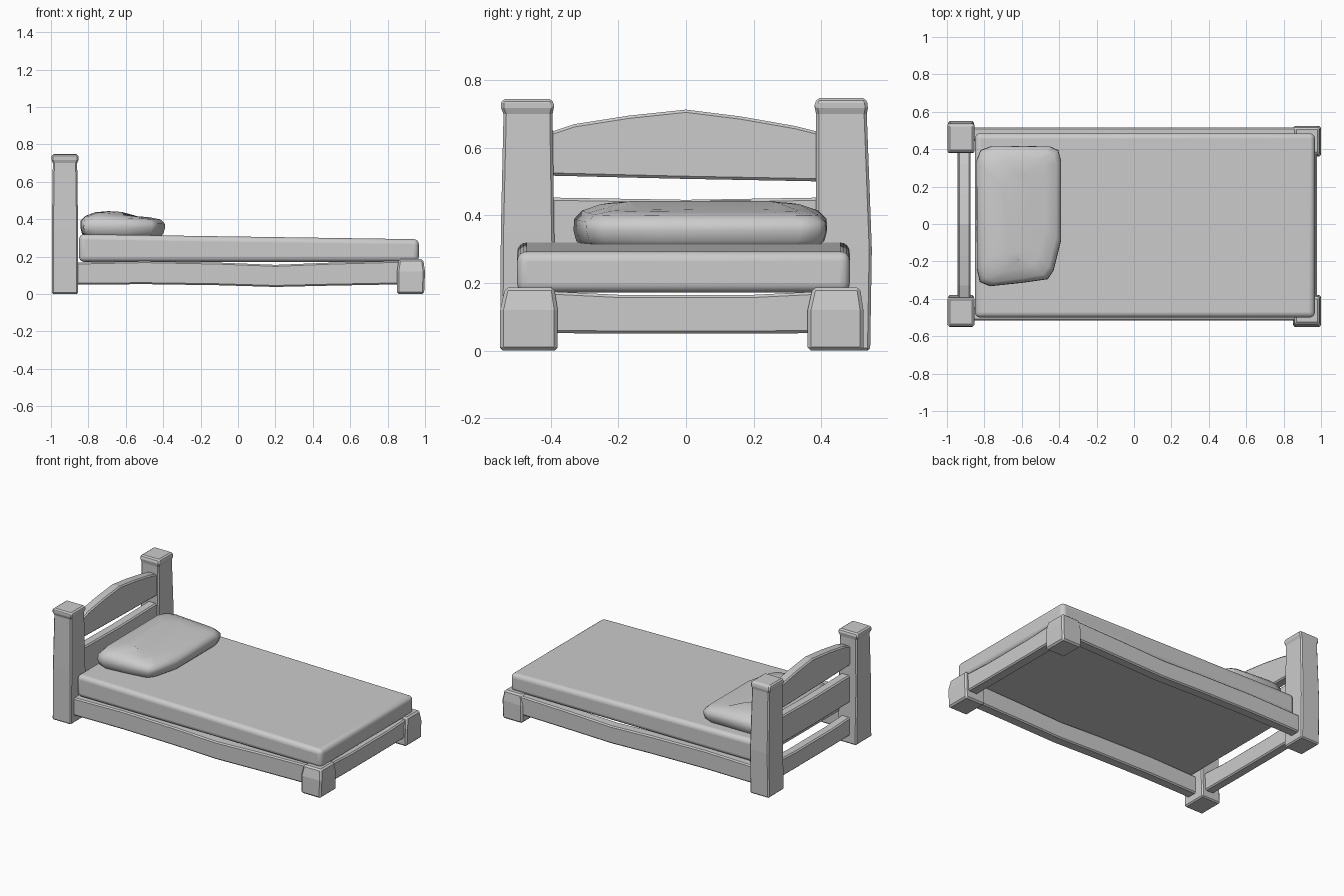
import bpy, bmesh

if "Cube" in bpy.data.objects:
    bpy.data.objects.remove(bpy.data.objects["Cube"])


def finish(name, bm, bevel=0.0, segments=1, smooth=None):
    bmesh.ops.recalc_face_normals(bm, faces=bm.faces)
    mesh = bpy.data.meshes.new(name)
    bm.to_mesh(mesh)
    bm.free()
    obj = bpy.data.objects.new(name, mesh)
    bpy.context.collection.objects.link(obj)
    if bevel:
        mod = obj.modifiers.new("bevel", 'BEVEL')
        mod.width, mod.segments, mod.limit_method = bevel, segments, 'ANGLE'
        mod.angle_limit = 0.6
    if smooth:
        bpy.ops.object.select_all(action='DESELECT')
        bpy.context.view_layer.objects.active = obj
        obj.select_set(True)
        bpy.ops.object.shade_smooth_by_angle(angle=smooth)
    return obj


def loft(name, rings, **kw):
    """Skin a stack of point rings and cap both ends."""
    bm = bmesh.new()
    loops = [[bm.verts.new(p) for p in ring] for ring in rings]
    n = len(loops[0])
    for a, b in zip(loops, loops[1:]):
        for i in range(n):
            j = (i + 1) % n
            bm.faces.new((a[i], a[j], b[j], b[i]))
    bm.faces.new(loops[0])
    bm.faces.new(loops[-1])
    return finish(name, bm, **kw)


def rect(x0, x1, y0, y1, z):
    return [(x0, y0, z), (x1, y0, z), (x1, y1, z), (x0, y1, z)]


def board_x(name, stations, y0, y1):
    """Board running along x; stations are (x, bottom, top)."""
    return loft(name, [[(x, y0, b), (x, y1, b), (x, y1, t), (x, y0, t)]
                       for x, b, t in stations], bevel=0.008)


def board_y(name, stations, x0, x1):
    """Board running along y; stations are (y, bottom, top)."""
    return loft(name, [[(x0, y, b), (x1, y, b), (x1, y, t), (x0, y, t)]
                       for y, b, t in stations], bevel=0.008)


# Head posts: slightly uneven shafts with a shallow flared cap
loft("head_post_front", [
    rect(-0.995, -0.855, -0.55, -0.38, 0),
    rect(-0.995, -0.855, -0.548, -0.39, 0.35),
    rect(-0.99, -0.86, -0.54, -0.395, 0.70),
    rect(-1.0, -0.85, -0.55, -0.39, 0.725),
    rect(-0.993, -0.857, -0.543, -0.397, 0.745)], bevel=0.008)
loft("head_post_back", [
    rect(-0.995, -0.855, 0.38, 0.545, 0),
    rect(-0.995, -0.855, 0.385, 0.55, 0.30),
    rect(-0.99, -0.86, 0.385, 0.535, 0.70),
    rect(-1.0, -0.85, 0.38, 0.54, 0.725),
    rect(-0.993, -0.857, 0.388, 0.53, 0.748)], bevel=0.008)

# Foot posts: short tapered blocks
for side, y0, y1 in (("front", -0.55, -0.38), ("back", 0.36, 0.525)):
    loft("foot_post_" + side, [
        rect(0.85, 0.995, y0, y1, 0),
        rect(0.85, 1.0, y0, y1, 0.12),
        rect(0.86, 0.99, y0 + 0.015, y1 - 0.01, 0.187)], bevel=0.01)

# Side rails with a gentle wave
wave = [(-0.88, 0.05, 0.168), (-0.5, 0.053, 0.176), (-0.1, 0.047, 0.168),
        (0.2, 0.038, 0.156), (0.5, 0.045, 0.168), (0.88, 0.052, 0.178)]
board_x("side_rail_front", wave, -0.517, -0.445)
board_x("side_rail_back", wave, 0.445, 0.515)

# Foot and head cross rails
cross = [(-0.42, 0.052, 0.176), (-0.2, 0.05, 0.165), (0.2, 0.05, 0.165), (0.42, 0.052, 0.176)]
board_y("foot_rail", cross, 0.905, 0.978)
board_y("head_rail", cross, -0.945, -0.88)

# Headboard: straight middle board and arched top board
board_y("headboard_middle", [(-0.42, 0.27, 0.453), (0, 0.265, 0.446), (0.42, 0.27, 0.453)],
        -0.94, -0.875)
board_y("headboard_top", [(-0.42, 0.518, 0.64), (-0.33, 0.516, 0.67), (-0.17, 0.512, 0.695),
                          (0, 0.508, 0.713), (0.16, 0.505, 0.693), (0.32, 0.502, 0.665),
                          (0.42, 0.50, 0.64)], -0.94, -0.875)

# Mattress: soft slab sloping slightly to the foot
ends = [(-0.85, 0.172, 0.32), (0.967, 0.172, 0.293)]
loft("mattress", [[(x, -0.5, b), (x, 0.485, b), (x, 0.485, t), (x, -0.5, t)]
                  for x, b, t in ends], bevel=0.028, segments=4, smooth=0.9)

# Pillow: irregular outline stacked in layers, puffed toward the headboard
outline = [(-0.84, -0.24), (-0.825, -0.31), (-0.77, -0.333), (-0.60, -0.315), (-0.46, -0.295),
           (-0.43, -0.25), (-0.39, -0.09), (-0.39, 0.34), (-0.405, 0.395), (-0.45, 0.415),
           (-0.76, 0.418), (-0.82, 0.395), (-0.843, 0.34)]
cx, cy = -0.62, 0.05


def layer(inset, base, slope=0.0):
    def toward(v, c):
        return v + (inset if v < c else -inset) * min(1, abs(v - c) / 0.15)
    return [(toward(x, cx), toward(y, cy), base - slope * (x - cx)) for x, y in outline]


loft("pillow", [layer(0.025, 0.305), layer(0.008, 0.325), layer(0, 0.355),
                layer(0.002, 0.385, 0.03), layer(0.025, 0.408, 0.04),
                layer(0.08, 0.424, 0.06), layer(0.15, 0.43, 0.06)], smooth=0.9)
